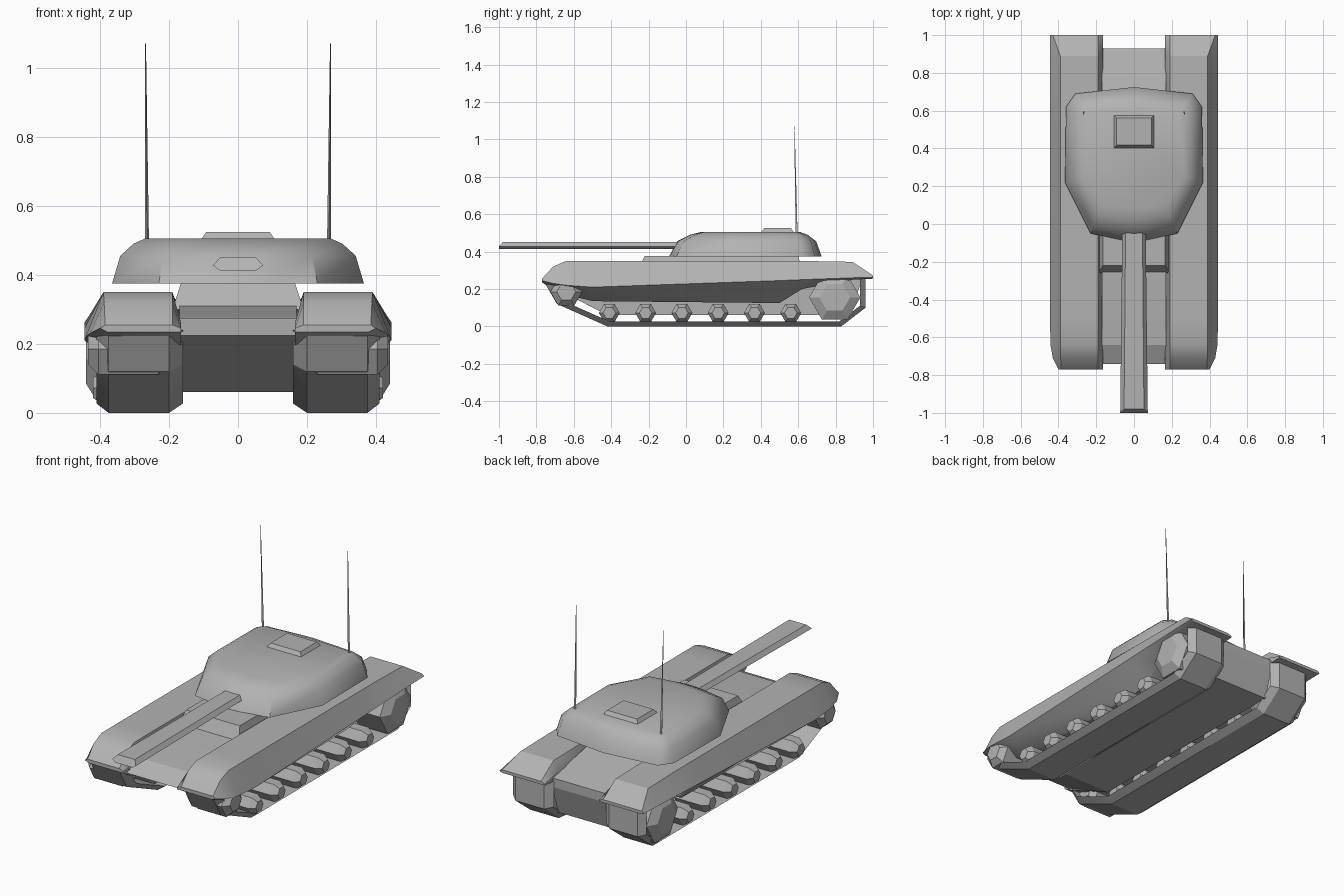
import bpy, bmesh, math
from mathutils import Vector

if "Cube" in bpy.data.objects:
    bpy.data.objects.remove(bpy.data.objects["Cube"])

grey = bpy.data.materials.new("armour grey")
grey.use_nodes = True
grey.diffuse_color = (0.45, 0.45, 0.45, 1)
grey.node_tree.nodes["Principled BSDF"].inputs["Base Color"].default_value = (0.45, 0.45, 0.45, 1)


def loft(name, rings, mirror=False, smooth=30):
    """Skin a row of equal-length point rings and cap both ends."""
    bm = bmesh.new()
    rows = [[bm.verts.new(p) for p in ring] for ring in rings]
    n = len(rows[0])
    for a, b in zip(rows, rows[1:]):
        for i in range(n):
            j = (i + 1) % n
            bm.faces.new((a[i], a[j], b[j], b[i]))
    bm.faces.new(rows[0])
    bm.faces.new(rows[-1])
    bmesh.ops.recalc_face_normals(bm, faces=bm.faces)
    mesh = bpy.data.meshes.new(name)
    bm.to_mesh(mesh)
    bm.free()
    mesh.materials.append(grey)
    obj = bpy.data.objects.new(name, mesh)
    bpy.context.collection.objects.link(obj)
    if mirror:
        mod = obj.modifiers.new("Mirror", 'MIRROR')
        mod.use_mirror_merge = False
    bpy.ops.object.select_all(action='DESELECT')
    obj.select_set(True)
    bpy.context.view_layer.objects.active = obj
    bpy.ops.object.shade_smooth_by_angle(angle=math.radians(smooth))
    return obj


def rect(hx, y0, y1, z):
    return [(-hx, y0, z), (hx, y0, z), (hx, y1, z), (-hx, y1, z)]


# Hull: side profile extruded across the width
profile = [(-0.74, 0.225), (-0.64, 0.275), (-0.26, 0.31), (0.6, 0.335),
           (0.93, 0.27), (0.93, 0.22), (0.88, 0.06), (-0.42, 0.06)]
loft("hull", [[(x, y, z) for y, z in profile] for x in (-0.17, 0.17)], smooth=12)

# Raised deck plate under the turret
loft("deck_plate", [rect(0.19, -0.26, 0.62, 0.30), rect(0.165, -0.22, 0.6, 0.377)])

# Fenders: (y, bottom z, widest z, top z, top outer x, widest x, bottom outer x)
stations = [(-0.77, 0.235, 0.245, 0.255, 0.385, 0.4, 0.38),
            (-0.71, 0.20, 0.23, 0.32, 0.388, 0.43, 0.36),
            (-0.64, 0.17, 0.22, 0.35, 0.39, 0.442, 0.34),
            (-0.5, 0.135, 0.21, 0.35, 0.39, 0.445, 0.32),
            (0.5, 0.125, 0.245, 0.35, 0.39, 0.445, 0.32),
            (0.62, 0.20, 0.25, 0.35, 0.39, 0.445, 0.36),
            (0.89, 0.25, 0.26, 0.345, 0.39, 0.445, 0.42),
            (1.0, 0.255, 0.262, 0.272, 0.43, 0.445, 0.43)]
loft("fenders", [[(0.165, y, zb), (0.165, y, (zb + zt) / 2), (0.19, y, zt),
                  (xt, y, zt), (xw, y, zw), (xb, y, zb)]
                 for y, zb, zw, zt, xt, xw, xb in stations], mirror=True)

# Tracks: open band, narrower on the outer surface
outer = [(-0.76, 0.24), (-0.69, 0.12), (-0.42, 0), (0.83, 0), (0.96, 0.1), (0.96, 0.26)]
inner = [(-0.72, 0.24), (-0.665, 0.14), (-0.41, 0.027), (0.82, 0.027), (0.93, 0.11), (0.93, 0.26)]
loft("tracks", [[(0.2, *o), (0.375, *o), (0.41, *i), (0.16, *i)]
                for o, i in zip(outer, inner)], mirror=True, smooth=20)


# Wheels: faceted drums with a tapered outer cap
def wheel(name, y, z, r, x_cap):
    def ring(x, k):
        return [(x, y + r * k * math.cos(a * math.pi / 3), z + r * k * math.sin(a * math.pi / 3))
                for a in range(6)]
    loft(name, [ring(0.2, 0.6), ring(0.23, 1), ring(x_cap - 0.03, 1), ring(x_cap, 0.6)],
         mirror=True, smooth=10)


for k in range(6):
    wheel(f"road_wheels_{k + 1}", -0.41 + 0.194 * k, 0.072, 0.056, 0.42)
wheel("idler_wheels", -0.64, 0.185, 0.085, 0.435)
wheel("drive_wheels", 0.795, 0.155, 0.137, 0.44)

# Turret: rounded shell blended between a base and a roof outline
base_half = [(0, -0.09), (0.07, -0.085), (0.23, -0.05), (0.365, 0.22),
             (0.36, 0.62), (0.31, 0.69), (0, 0.725)]
roof_half = [(0, 0.08), (0.06, 0.085), (0.17, 0.1), (0.27, 0.26),
             (0.27, 0.58), (0.24, 0.6), (0, 0.61)]


def full(half):
    return [Vector(p) for p in half + [(-x, y) for x, y in half[-2:0:-1]]]


base, roof = full(base_half), full(roof_half)
loft("turret", [[(*b.lerp(t, f), z) for b, t in zip(base, roof)]
                for f, z in ((0, 0.375), (0.25, 0.455), (0.65, 0.49), (1, 0.505))], smooth=45)

# Roof hatch
loft("hatch", [rect(0.108, 0.4, 0.578, 0.5), rect(0.092, 0.417, 0.561, 0.525)])

# Gun barrel: flattened six-sided bar with a sloped muzzle
section = [(-1, 0.427), (-0.72, 0.45), (0.72, 0.45), (1, 0.427), (0.72, 0.413), (-0.72, 0.413)]
loft("barrel", [[(x * w, y + (0.02 if z > 0.44 else 0) * tip, z) for x, z in section]
                for w, y, tip in ((0.073, -1, 1), (0.062, -0.03, 0), (0.06, 0.1, 0))], smooth=10)


# Antennas: thin tapered rods
def tri(x, y, z, r):
    return [(x + r * math.cos(a), y + r * math.sin(a), z)
            for a in (math.pi * 2 * k / 3 + 0.5 for k in range(3))]


loft("antennas", [tri(0.264, 0.593, 0.49, 0.007), tri(0.268, 0.58, 1.07, 0.0015)], mirror=True)
